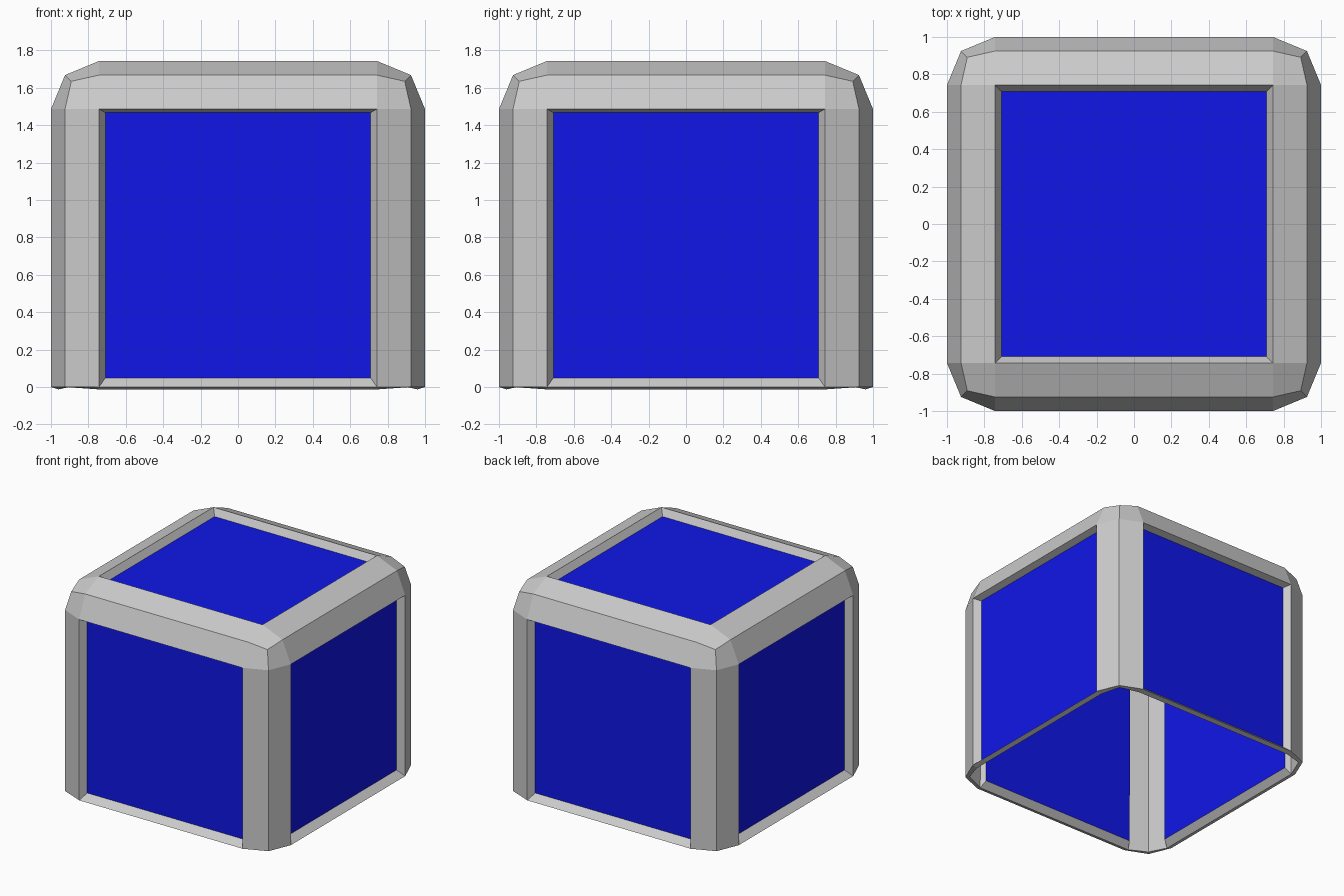
import bpy, bmesh
from mathutils import Vector

if "Cube" in bpy.data.objects:
    bpy.data.objects.remove(bpy.data.objects["Cube"])

BEVEL = 0.257          # rounding of the cube edges
HOLE = 1 - BEVEL       # half size of each flat opening
PANEL = 0.695          # half size of each recessed panel
DEPTH = 0.055          # how far panels are recessed
WALL = 0.03            # shell thickness

# Rounded cube with its floor and lower edge rounding removed
bm = bmesh.new()
bmesh.ops.create_cube(bm, size=2)
bmesh.ops.bevel(bm, geom=bm.edges[:], offset=BEVEL, offset_type='OFFSET',
                segments=2, profile=0.5, affect='EDGES')
low = [v for v in bm.verts if v.co.z < -HOLE - 0.02]
bmesh.ops.delete(bm, geom=low, context='VERTS')
bm.normal_update()

# Recess the five large flat faces to make the panels
flats = [f for f in bm.faces if f.calc_area() > 1.5]
bmesh.ops.inset_individual(bm, faces=flats, thickness=HOLE - PANEL, depth=-DEPTH)
bm.normal_update()
for f in flats:
    f.material_index = 1
    if abs(f.normal.z) < 0.5:      # side panels sit slightly high
        for v in f.verts:
            v.co.z += 0.015
for v in bm.verts:
    v.co += Vector((0, 0, HOLE))

me = bpy.data.meshes.new("frame")
bm.to_mesh(me)
bm.free()
frame = bpy.data.objects.new("frame", me)
bpy.context.collection.objects.link(frame)

blue = bpy.data.materials.new("blue")
blue.diffuse_color = (0.005, 0.008, 0.8, 1)
blue.use_nodes = True
blue.node_tree.nodes["Principled BSDF"].inputs["Base Color"].default_value = blue.diffuse_color
me.materials.append(None)
me.materials.append(blue)

# Thin shell, hollow and open below
shell = frame.modifiers.new("shell", 'SOLIDIFY')
shell.thickness = WALL
shell.offset = -1
shell.use_even_offset = True
bpy.context.view_layer.objects.active = frame
frame.select_set(True)
bpy.ops.object.modifier_apply(modifier="shell")

# Split the blue panels from the grey frame
bpy.ops.object.mode_set(mode='EDIT')
bpy.ops.mesh.select_all(action='SELECT')
bpy.ops.mesh.separate(type='MATERIAL')
bpy.ops.object.mode_set(mode='OBJECT')
for ob in list(bpy.context.collection.objects):
    is_panel = blue in list(ob.data.materials) and (
        len(ob.data.polygons) and
        (ob.data.materials[ob.data.polygons[0].material_index] == blue))
    ob.name = "panels" if is_panel else "frame"
    ob.data.materials.clear()
    if is_panel:
        ob.data.materials.append(blue)
